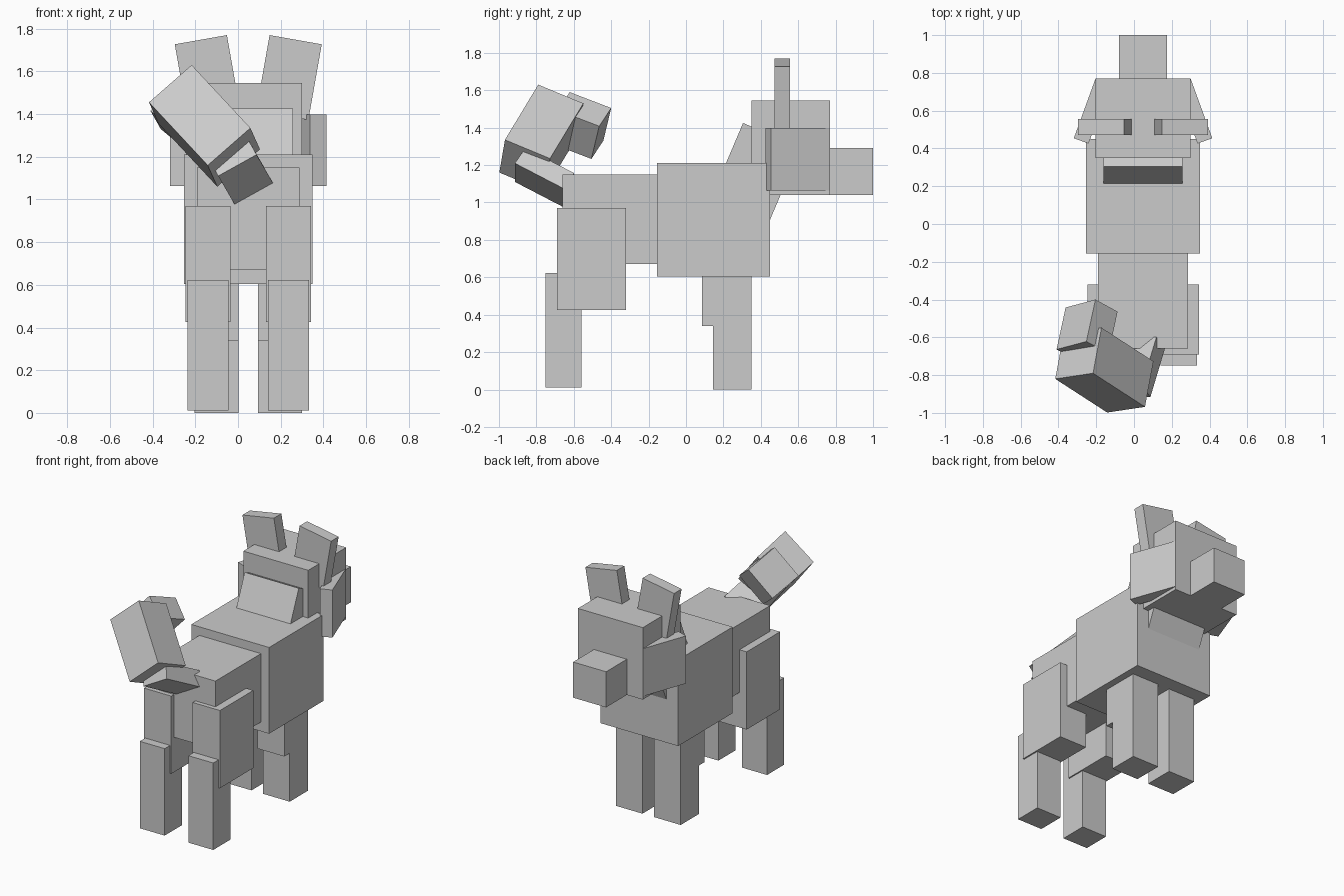
import bpy
import bmesh
from math import radians, sin, cos
from mathutils import Matrix, Vector

cube = bpy.data.objects.get("Cube")
if cube:
    bpy.data.objects.remove(cube)

GREY = (0.6, 0.6, 0.6, 1.0)
grey = bpy.data.materials.new("plain grey")
grey.use_nodes = True
grey.diffuse_color = GREY
grey.node_tree.nodes["Principled BSDF"].inputs["Base Color"].default_value = GREY

MID = 0.048  # x of the body's centre line


def slab(name, corner, *edges):
    """Box spanned by three edge vectors from one corner."""
    a, b, c = (Vector(e) for e in edges)
    centre = Vector(corner) + (a + b + c) / 2
    matrix = Matrix((a, b, c)).transposed().to_4x4()
    matrix.translation = centre
    bm = bmesh.new()
    bmesh.ops.create_cube(bm, size=1, matrix=matrix)
    bmesh.ops.recalc_face_normals(bm, faces=bm.faces)
    mesh = bpy.data.meshes.new(name)
    bm.to_mesh(mesh)
    bm.free()
    mesh.materials.append(grey)
    obj = bpy.data.objects.new(name, mesh)
    bpy.context.collection.objects.link(obj)
    return obj


def box(name, x, y, z):
    """Upright box from its x, y and z ranges."""
    return slab(name, (x[0], y[0], z[0]), (x[1] - x[0], 0, 0),
                (0, y[1] - y[0], 0), (0, 0, z[1] - z[0]))


def centred(half):
    return MID - half, MID + half


# Body
box("chest", centred(0.302), (-0.155, 0.45), (0.605, 1.21))
box("hindquarters", centred(0.239), (-0.66, -0.155), (0.67, 1.15))

# Neck leaning forward
t = radians(23)
slab("neck", (MID - 0.21, 0.305, 1.425), (0.42, 0, 0),
     (0, 0.335 * cos(t), -0.335 * sin(t)), (0, -0.55 * sin(t), -0.55 * cos(t)))

# Head and muzzle
box("head", centred(0.252), (0.35, 0.77), (1.04, 1.545))
box("muzzle", centred(0.128), (0.77, 1.0), (1.04, 1.29))

for side, s in (("right", -1), ("left", 1)):
    # Ears tilted outwards
    e = radians(10)
    slab(side + "_ear", (MID + s * 0.1, 0.472, 1.77),
         (s * 0.248 * cos(e), 0, -0.248 * sin(e)), (0, 0.083, 0),
         (-s * 0.36 * sin(e), 0, -0.36 * cos(e)))

    # Cheek flaps spread towards the back
    c = radians(20)
    slab(side + "_cheek", (MID + s * 0.252, 0.769, 1.063),
         (s * 0.335 * sin(c), -0.335 * cos(c), 0),
         (-s * 0.083 * cos(c), -0.083 * sin(c), 0), (0, 0, 0.334))

    # Legs
    def span(inner, outer):
        return sorted((MID + s * inner, MID + s * outer))

    box(side + "_front_leg", span(0.045, 0.252), (0.145, 0.35), (0, 0.65))
    box(side + "_front_elbow", span(0.045, 0.252), (0.085, 0.145), (0.34, 0.65))
    box(side + "_thigh", span(0.083, 0.295), (-0.69, -0.32), (0.425, 0.97))
    box(side + "_hind_leg", span(0.092, 0.285), (-0.75, -0.56), (0.012, 0.622))

# Curled tail in three blocks
slab("tail_base", (0.087, -0.915, 1.21), (0.078, 0.26, -0.135),
     (-0.18, 0, -0.1), (-0.046, 0.057, 0.082))
slab("tail_middle", (-0.217, -0.79, 1.63), (0.275, -0.178, -0.295),
     (0.045, 0.241, -0.1), (-0.2, -0.03, -0.175))
slab("tail_tip", (-0.204, -0.4, 1.505), (0.117, -0.064, -0.097),
     (-0.158, -0.042, -0.175), (-0.048, -0.222, 0.085))
